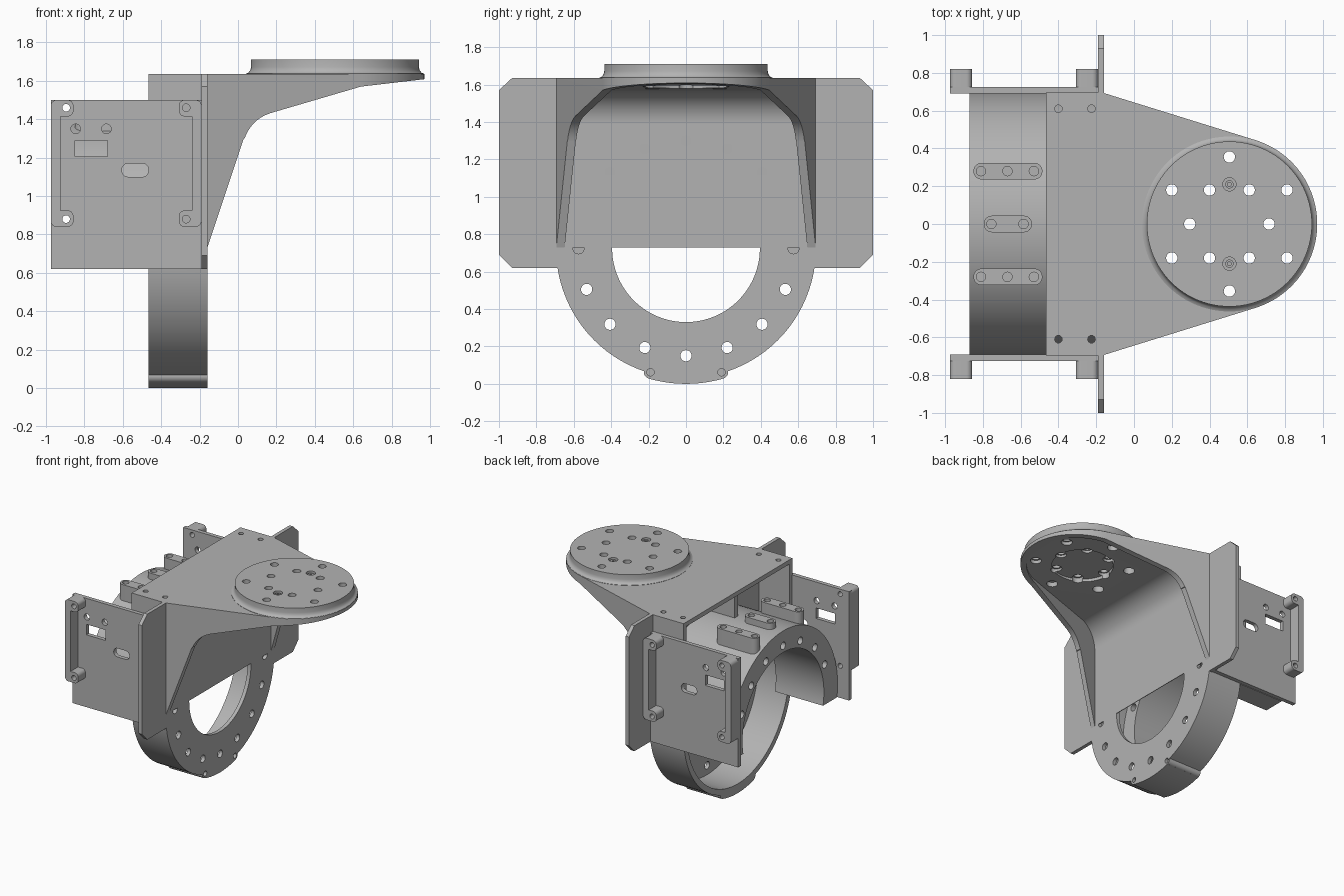
import bpy, bmesh
from math import cos, sin, pi, radians

cube = bpy.data.objects.get("Cube")
if cube:
    bpy.data.objects.remove(cube, do_unlink=True)

grey = bpy.data.materials.new("plain_grey")
grey.use_nodes = True
grey.diffuse_color = (0.45, 0.45, 0.45, 1)
grey.node_tree.nodes["Principled BSDF"].inputs["Base Color"].default_value = (0.45, 0.45, 0.45, 1)
parts = []
CZ = 0.725          # ring axis height
RIM = 0.695         # ring radius and half width of the housing
HEAD = 0.505        # centre of the round head


def arc(u, v, r, a0=0, a1=360, n=64):
    return [(u + r * cos(radians(a0 + (a1 - a0) * i / n)),
             v + r * sin(radians(a0 + (a1 - a0) * i / n))) for i in range(n + 1)]


def circle(u, v, r, n=64):
    return arc(u, v, r, n=n)[:-1]


def rect(u0, u1, v0, v1):
    return [(u0, v0), (u1, v0), (u1, v1), (u0, v1)]


def rounded(u0, u1, v0, v1, r):
    return (arc(u1 - r, v1 - r, r, 0, 90, 8) + arc(u0 + r, v1 - r, r, 90, 180, 8)
            + arc(u0 + r, v0 + r, r, 180, 270, 8) + arc(u1 - r, v0 + r, r, 270, 360, 8))


def prism(name, loops, axis, lo, hi, keep=True):
    """Extrude closed 2D loops along an axis."""
    place = {"x": lambda u, v, w: (w, u, v), "y": lambda u, v, w: (u, w, v),
             "z": lambda u, v, w: (u, v, w)}[axis]
    bm = bmesh.new()
    for loop in loops:
        low = [bm.verts.new(place(u, v, lo)) for u, v in loop]
        high = [bm.verts.new(place(u, v, hi)) for u, v in loop]
        bm.faces.new(low)
        bm.faces.new(high)
        for i in range(len(loop)):
            j = (i + 1) % len(loop)
            bm.faces.new((low[i], low[j], high[j], high[i]))
    bmesh.ops.remove_doubles(bm, verts=bm.verts, dist=1e-5)
    bmesh.ops.recalc_face_normals(bm, faces=bm.faces)
    return make(name, bm, keep)


def make(name, bm, keep=True):
    mesh = bpy.data.meshes.new(name)
    bm.to_mesh(mesh)
    bm.free()
    mesh.materials.append(grey)
    ob = bpy.data.objects.new(name, mesh)
    bpy.context.collection.objects.link(ob)
    if keep:
        parts.append(ob)
    return ob


def combine(ob, tool, operation="DIFFERENCE"):
    mod = ob.modifiers.new("shape", "BOOLEAN")
    mod.operation, mod.object, mod.solver = operation, tool, "EXACT"
    bpy.context.view_layer.update()
    deps = bpy.context.evaluated_depsgraph_get()
    mesh = bpy.data.meshes.new_from_object(ob.evaluated_get(deps))
    ob.modifiers.clear()
    ob.data = mesh
    bpy.data.objects.remove(tool, do_unlink=True)
    return ob


def cut(ob, loops, axis, lo, hi):
    return combine(ob, prism("cutter", loops, axis, lo, hi, False))


# Ring cup with winged front plate
ring = prism("ring_and_wing_plate", [circle(0, CZ, RIM, 96)], "x", -0.465, -0.16)
wing = [(s * y, z) for s, pts in ((1, [(0.93, 0.62), (1, 0.69), (1, 1.57), (0.93, 1.635)]),
                                  (-1, [(0.93, 1.635), (1, 1.57), (1, 0.69), (0.93, 0.62)]))
        for y, z in pts]
combine(ring, prism("wing", [wing], "x", -0.19, -0.16, False), "UNION")
bulge = arc(0, CZ, 0.725, 254, 286, 24) + [(0.15, 0.12), (-0.15, 0.12)]
combine(ring, prism("bulge", [bulge], "x", -0.465, -0.16, False), "UNION")
for s in (1, -1):
    combine(ring, prism("lug", [circle(s * 0.19, 0.062, 0.035, 20)], "x", -0.465, -0.16, False), "UNION")
cut(ring, [circle(0, CZ, 0.65, 96)], "x", -0.6, -0.19)
cut(ring, [circle(0, CZ, 0.395, 96)], "x", -0.3, 0)
bolt_holes = [circle(0.575 * cos(i * pi / 8), CZ + 0.575 * sin(i * pi / 8), 0.03, 20) for i in range(16)]
cut(ring, bolt_holes, "x", -0.3, 0)
cut(ring, [circle(s * 0.19, 0.062, 0.02, 16) for s in (1, -1)], "x", -0.19, 0)

# Rear half arch
drop = 8.7
arch = prism("rear_arch", [arc(0, CZ, RIM, -drop, 180 + drop, 72)
                           + arc(0, CZ, 0.52, 180 + drop + 3, -drop - 3, 72)], "x", -0.87, -0.44)
cut(arch, bolt_holes[1:8], "x", -1, 0)

# Raised pads on the arch
for y, x0, x1, holes in ((0.28, -0.85, -0.485, (-0.81, -0.67, -0.53)),
                         (0, -0.795, -0.54, (-0.755, -0.585)),
                         (-0.28, -0.85, -0.485, (-0.81, -0.67, -0.53))):
    pad = prism("arch_pad", [rounded(x0, x1, y - 0.044, y + 0.044, 0.043)], "z", 1.3, 1.47)
    cut(pad, [circle(x, y, 0.025, 20) for x in holes], "z", 1.42, 1.6)

# Housing roof, walls and middle rib
box = prism("housing", [rect(-RIM, RIM, 0.7, 1.635)], "x", -0.465, -0.16)
cut(box, [rect(-0.66, 0.66, 0.5, 1.6)], "x", -0.6, 0)
cut(box, [circle(x, s * 0.61, 0.02, 16) for x in (-0.4, -0.225) for s in (1, -1)], "z", 1.5, 1.8)
prism("housing_rib", [rect(-0.02, 0.02, 1.39, 1.61)], "x", -0.45, -0.17)

# Side plates with C shaped rails
MID = -0.5825
ear_holes = [circle(x, z, 0.02, 16) for x in (-0.895, -0.27) for z in (0.88, 1.46)]
for s in (1, -1):
    def span(a, b):
        return sorted((s * a, s * b))
    plate = prism("side_plate", [rect(-0.975, -0.175, 0.62, 1.5)], "y", *span(0.692, 0.725))
    openings = [rect(-0.85, -0.68, 1.205, 1.29), rounded(-0.605, -0.465, 1.1, 1.17, 0.034),
                circle(-0.845, 1.35, 0.025, 20), circle(-0.685, 1.35, 0.025, 20)]
    cut(plate, openings + ear_holes, "y", *span(0.6, 0.9))
    for m in (1, -1):
        x0, x1, x2 = (MID + m * (x - MID) for x in (-0.975, -0.925, -0.857))
        prism("rail_bar", [rect(min(x0, x1), max(x0, x1), 0.87, 1.47)], "y", *span(0.72, 0.82))
        for z in (0.84, 1.415):
            ear = prism("rail_ear", [rounded(min(x0, x2), max(x0, x2), z, z + 0.085, 0.03)],
                        "y", *span(0.72, 0.82))
            cut(ear, ear_holes, "y", *span(0.6, 0.9))


# Hollow arm: plan outline crossed with a side profile
def plan(inset):
    w, r = RIM - inset, 0.465 - inset
    return [(-0.165, -w)] + arc(HEAD, 0, r, -72.6, 72.6, 48) + [(-0.165, w)]


arm = prism("arm", [plan(0)], "z", 0.5, 1.635)
profile = ([(-0.3, 0.73), (-0.16, 0.73), (0.03, 1.3)] + arc(0.23, 1.235, 0.206, 161, 107, 10)
           + [(0.64, 1.57), (1, 1.612), (1, 1.8), (-0.3, 1.8)])
combine(arm, prism("profile", [profile], "y", -1, 1, False), "INTERSECT")
hollow = prism("hollow", [plan(0.045)], "z", 0.4, 1.7, False)
inner = ([(-0.16, 0.45)] + arc(0.02, 1.39, 0.18, 180, 92, 14)
         + [(0.5, 1.588), (1, 1.605), (1, 0.45)])
combine(hollow, prism("hollow_profile", [inner], "y", -1, 1, False), "INTERSECT")
combine(arm, hollow)
head_xy = ([(HEAD, s * 0.355) for s in (1, -1)] + [(0.295, 0), (0.715, 0)]
           + [(x, s * 0.18) for x in (0.2, 0.4, 0.61, 0.81) for s in (1, -1)])
cut(arm, [circle(HEAD, 0, 0.23)], "z", 1.5, 1.605)
cut(arm, [circle(x, y, 0.042, 24) for x, y in head_xy], "z", 1.4, 1.7)

# Round head with a coved foot
bm = bmesh.new()
rings = []
for r, z in ((0.463, 1.625), (0.463, 1.637), (0.45, 1.643), (0.441, 1.655), (0.437, 1.672), (0.437, 1.71)):
    rings.append([bm.verts.new((x, y, z)) for x, y in circle(HEAD, 0, r, 96)])
for a, b in zip(rings, rings[1:]):
    for i in range(len(a)):
        j = (i + 1) % len(a)
        bm.faces.new((a[i], a[j], b[j], b[i]))
bm.faces.new(rings[0])
bm.faces.new(rings[-1])
bmesh.ops.recalc_face_normals(bm, faces=bm.faces)
head = make("round_head", bm)
cut(head, [circle(x, y, 0.03, 24) for x, y in head_xy], "z", 1.4, 1.8)
cut(head, [circle(HEAD, s * 0.21, 0.035, 24) for s in (1, -1)], "z", 1.68, 1.8)
for s in (1, -1):
    screw = prism("head_screw", [circle(HEAD, s * 0.21, 0.022, 20)], "z", 1.67, 1.7)
    cut(screw, [circle(HEAD, s * 0.21, 0.011, 6)], "z", 1.685, 1.8)

# Smooth curved walls, keep edges sharp
bpy.ops.object.select_all(action="DESELECT")
for ob in parts:
    ob.select_set(True)
bpy.context.view_layer.objects.active = parts[0]
bpy.ops.object.shade_smooth_by_angle(angle=radians(30))
